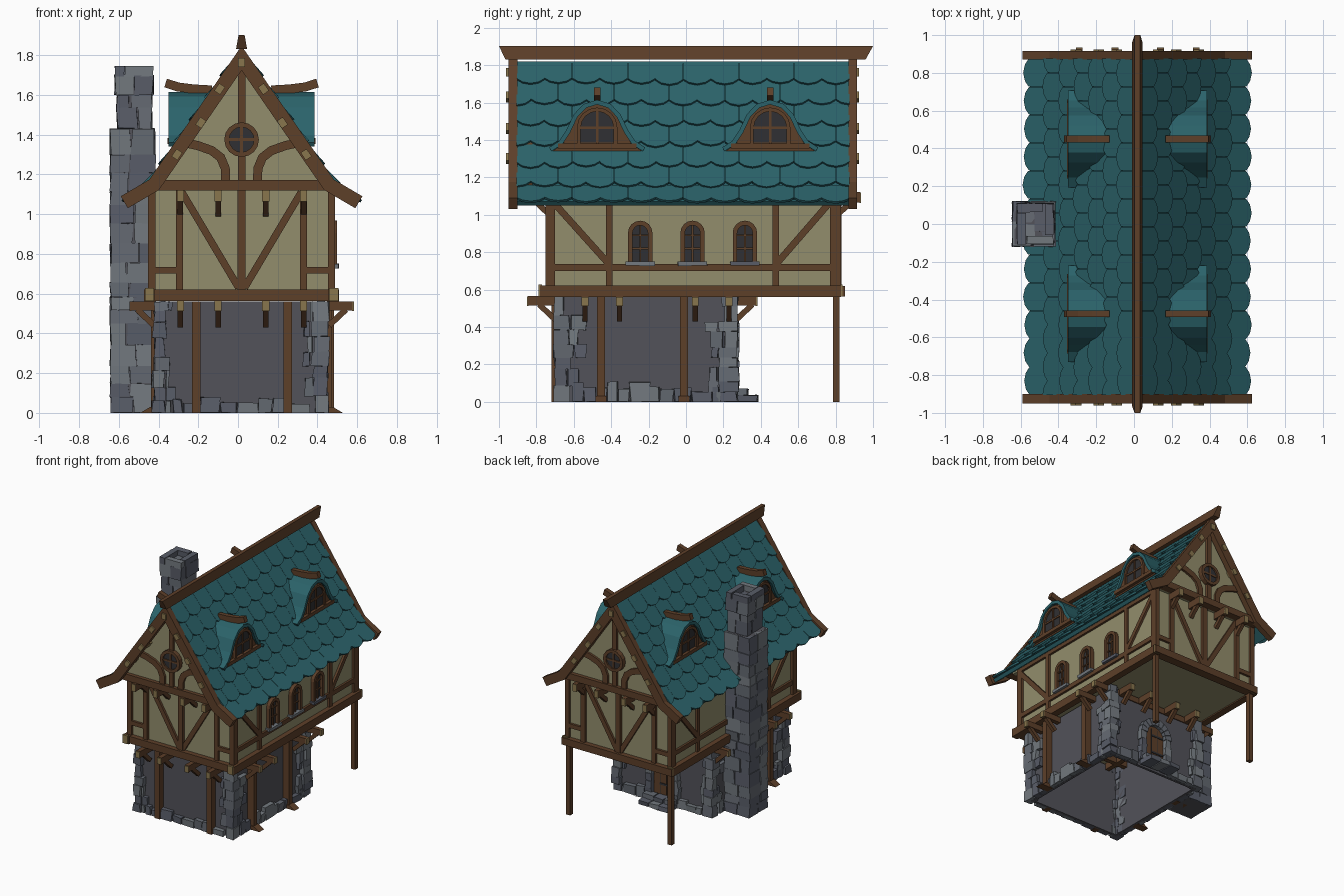
import bpy, bmesh, math, random
from mathutils import Vector

if "Cube" in bpy.data.objects:
    bpy.data.objects.remove(bpy.data.objects["Cube"])

random.seed(4)
R = random.uniform
C = 0.018                      # x of the ridge line
COL = {'wood': (.11, .05, .022), 'peg': (.25, .18, .075), 'plaster': (.29, .27, .15),
       'tile': (.024, .125, .145), 'glass': (.03, .03, .033), 'mortar': (.085, .085, .1),
       'stone': (.13, .145, .17), 'stone_b': (.17, .19, .21), 'stone_c': (.10, .11, .14)}
MAT = {}
for k, c in COL.items():
    MAT[k] = bpy.data.materials.new(k)
    MAT[k].diffuse_color = (*c, 1)
PARTS = {}


def part(name, mat='wood'):
    return PARTS.setdefault(name, (bmesh.new(), mat))[0]


def P3(ax, u, v, t):
    return {'x': (t, u, v), 'y': (u, t, v), 'z': (u, v, t)}[ax]


def skin(bm, rings, closed=False):
    """Join rings of points into a solid."""
    vs = [[bm.verts.new(p) for p in r] for r in rings]
    n, m = len(vs), len(vs[0])
    for i in range(n if closed else n - 1):
        a, b = vs[i], vs[(i + 1) % n]
        for j in range(m):
            bm.faces.new((a[j], a[(j + 1) % m], b[(j + 1) % m], b[j]))
    if not closed:
        bm.faces.new(vs[0][::-1])
        bm.faces.new(vs[-1])


def prism(bm, ax, pts, a, b):
    skin(bm, [[P3(ax, u, v, t) for u, v in pts] for t in (a, b)])


def box(bm, x0, x1, y0, y1, z0, z1):
    prism(bm, 'z', [(x0, y0), (x1, y0), (x1, y1), (x0, y1)], z0, z1)


def strip(bm, ax, path, w, a, b, closed=False):
    """Band of width w along a 2D path, extruded from a to b on the axis."""
    p = [Vector(q) for q in path]
    n, rings = len(p), []
    for i in range(n):
        d1 = p[i] - p[i - 1] if (i or closed) else p[1] - p[0]
        d2 = p[(i + 1) % n] - p[i] if (i < n - 1 or closed) else d1
        n1, n2 = (Vector((-d.y, d.x)).normalized() for d in (d1, d2))
        m = (n1 + n2).normalized()
        m *= w / 2 / max(m.dot(n1), .3)
        l, r = p[i] + m, p[i] - m
        rings.append([P3(ax, *l, a), P3(ax, *r, a), P3(ax, *r, b), P3(ax, *l, b)])
    skin(bm, rings, closed)


def arch(c, r, z0, spring, n=8):
    return [(c - r, z0)] + [(c - r * math.cos(math.pi * i / n), spring + r * math.sin(math.pi * i / n))
                            for i in range(n + 1)] + [(c + r, z0)]


def stone(bm, x0, x1, y0, y1, z0, z1, j=.006):
    k, g = len(bm.faces), .003
    skin(bm, [[(x + R(-j, j), y + R(-j, j), max(0, z + R(-j, j) / 2)) for x, y in
               ((x0 + g, y0 + g), (x1 - g, y0 + g), (x1 - g, y1 - g), (x0 + g, y1 - g))] for z in (z0, z1)])
    bm.faces.ensure_lookup_table()
    m = random.randrange(3)
    for f in bm.faces[k:]:
        f.material_index = m


def courses(z0, z1, lo, hi):
    while z0 < z1 - .001:
        h = R(lo, hi)
        t = z1 if z1 - z0 - h < lo * .7 else z0 + h
        yield z0, t
        z0 = t


# --- ground floor: hollow walls, corner stones, base stones
GX0, GX1, GY0, GY1 = -.43, .46, -.71, .28
gw = part('ground_wall', 'mortar')
box(gw, GX0 + .04, GX1 - .04, GY0 + .04, GY0 + .06, 0, .56)
box(gw, GX0 + .04, GX1 - .04, GY1 - .06, GY1 - .04, 0, .56)
box(gw, GX0 + .04, GX0 + .06, GY0 + .04, GY1 - .04, 0, .56)
box(gw, GX1 - .06, GX1 - .04, GY0 + .04, GY1 - .04, 0, .56)
q = part('corner_stones', 'stone')
for cx, sx in ((GX0, 1), (GX1, -1)):
    for cy, sy in ((GY0, 1), (GY1, -1)):
        for a, b in courses(0, .56, .05, .1):
            lx, ly, e = R(.06, .1), R(.06, .12), R(-.006, .008)
            def corner(u0, u1, v0, v1):
                stone(q, *sorted((cx + sx * u0, cx + sx * u1)), *sorted((cy + sy * v0, cy + sy * v1)), a, b)
            corner(e, lx, e, ly)
            if R(0, 1) < .8:
                corner(.008, .065, ly, ly + R(.03, .1))
            if R(0, 1) < .6:
                corner(lx, lx + R(.02, .05), .01, .065)
base = part('base_stones', 'stone')
for a, b in courses(GX0 + .1, GX1 - .1, .05, .11):
    stone(base, a, b, GY0 + .003, GY0 + .055, 0, R(.045, .08))
    if abs((a + b) / 2 - .02) > .15:
        stone(base, a, b, GY1 - .055, GY1 - .003, 0, R(.045, .1))
for a, b in courses(GY0 + .1, GY1 - .1, .05, .11):
    for x in (GX0 + .003, GX1 - .055):
        stone(base, x, x + .052, a, b, 0, R(.05, .11))

# --- back door with stone arch and steps
prism(part('door'), 'y', arch(.02, .085, .06, .28), .2, .255)
for dx in (-.028, .028):
    box(part('door_seams', 'glass'), .018 + dx, .022 + dx, .25, .257, .07, .34)
for z in (.14, .28):
    box(part('door_hinges', 'glass'), -.06, .05, .25, .26, z, z + .015)
da = part('door_arch', 'stone')
for a, b in courses(.04, .28, .05, .07):
    for s in (-1, 1):
        stone(da, *sorted((.02 + s * .085, .02 + s * R(.135, .15))), .22, .285, a, b)
for i in range(9):
    t0, t1 = (math.pi * (i + k) / 9 for k in (.04, .96))
    prism(da, 'y', [(.02 + r * math.cos(t), .28 + r * math.sin(t))
                    for r, t in ((.085, t0), (.142, t0), (.142, t1), (.085, t1))], .22, .285)
for k in range(2):
    for a, b in courses(-.12, .16, .08, .12):
        stone(part('door_steps', 'stone'), a, b, .26, .385 - .05 * k, .035 * k, .035 * (k + 1))

# --- ground posts, joists with pegs and braces
gp = part('ground_posts')
for x in (-.21, .25):
    box(gp, x - .022, x + .022, -.72, -.66, 0, .56)
for s in (-1, 1):
    for y in (-.455, -.01):
        box(gp, *sorted((C + s * .40, C + s * .455)), y - .022, y + .022, 0, .56)
        prism(part('post_feet'), 'y', [(C + s * d, z) for d, z in ((.40, 0), (.51, 0), (.46, .03), (.40, .03))],
              y - .03, y + .03)
    box(part('porch_posts'), *sorted((C + s * .43, C + s * .465)), .785, .82, 0, .57)
jo, br, pg = part('joists'), part('joist_braces'), part('joist_pegs', 'peg')
JX = (-.29, -.1, .14, .33)
for x in JX:
    box(jo, x - .018, x + .018, -.845, .375, .515, .565)
    for e, w, s in ((-.845, -.70, -1), (.375, .27, 1)):
        box(pg, x - .018, x + .018, *sorted((e - s * .004, e + s * .006)), .512, .562)
        strip(br, 'x', [(w, .44), (w + s * .085, .52)], .03, x - .014, x + .014)
for y in (-.54, -.355, .05, .23):
    box(jo, -.545, .575, y - .018, y + .018, .515, .56)
    for s in (-1, 1):
        box(pg, *sorted((C + s * .555, C + s * .565)), y - .018, y + .018, .512, .56)
        strip(br, 'y', [(C + s * .44, .44), (C + s * .525, .52)], .03, y - .014, y + .014)

# --- upper floor and gable volume
up = part('upper_walls', 'plaster')
box(up, C - .45, C + .45, -.73, .81, .57, 1.13)
prism(part('gable_walls', 'plaster'), 'y', [(C - .45, 1.12), (C + .45, 1.12), (C + .45, 1.155), (C, 1.79), (C - .45, 1.155)], -.85, .86)

# --- side timber framing
sf = part('side_frame')
for s in (-1, 1):
    a, b = C + s * .44, C + s * .467
    box(sf, *sorted((C + s * .435, C + s * .49)), -.78, .83, .56, .622)
    box(pg, *sorted((C + s * .44, C + s * .487)), -.788, -.77, .562, .628)
    box(pg, *sorted((C + s * .44, C + s * .487)), .825, .838, .562, .628)
    for path, w in (([(-.73, .6), (-.73, 1.13)], .04), ([(.79, .6), (.79, 1.13)], .04),
                    ([(-.41, .62), (-.41, 1.13)], .036), ([(.48, .62), (.48, 1.13)], .036),
                    ([(-.72, .718), (.78, .718)], .036), ([(-.73, 1.09), (-.42, .745)], .036),
                    ([(.79, 1.09), (.49, .745)], .036), ([(-.74, 1.11), (.8, 1.11)], .04)):
        strip(sf, 'x', path, w, a, b)

# --- front and back timber framing with round windows
ff, rw, gl = part('end_frame'), part('round_windows'), part('glass', 'glass')
for y, gy, je, s in ((-.73, -.85, -.90, -1), (.81, .86, .93, 1)):
    def out(bm, path, w, y0, d=.02, closed=False):
        strip(bm, 'y', path, w, y0 - s * .03, y0 + s * d, closed)
    out(ff, [(C - .485, .592), (C + .485, .592)], .056, y, .04)
    out(ff, [(C, .6), (C, 1.13)], .04, y, .022)
    out(ff, [(C - .47, 1.145), (C + .47, 1.145)], .052, gy, .03)
    out(ff, [(C, 1.15), (C, 1.78)], .038, gy)
    for m in (-1, 1):
        X = lambda d: C + m * d
        out(ff, [(X(.452), .6), (X(.452), 1.13)], .036, y)
        out(ff, [(X(.312), .62), (X(.312), 1.13)], .036, y)
        out(ff, [(X(.30), 1.11), (X(.015), .63)], .036, y, .018)
        out(ff, [(X(.45), .718), (X(.31), .718)], .034, y, .018)
        out(ff, [(X(.08), 1.16), (X(.082), 1.23), (X(.105), 1.285), (X(.15), 1.32), (X(.22), 1.345), (X(.31), 1.365)],
            .045, gy, .018)
        # purlin ends under the slope
        for d, z in ((.11, 1.63), (.205, 1.46), (.325, 1.30)):
            strip(part('purlin_ends', 'peg'), 'y', [(X(d - .013), z + .019), (X(d + .013), z - .019)], .036,
                  gy, -.962 if s < 0 else .925)
    box(part('purlin_ends', 'peg'), C - .018, C + .018, *sorted((gy, -.962 if s < 0 else .925)), 1.74, 1.785)
    ring = [(C + .075 * math.cos(t * math.pi / 8), 1.375 + .075 * math.sin(t * math.pi / 8)) for t in range(16)]
    prism(gl, 'y', ring, gy, gy + s * .024)
    out(rw, ring, .024, gy, .036, True)
    out(rw, [(C - .07, 1.375), (C + .07, 1.375)], .014, gy, .03)
    out(rw, [(C, 1.305), (C, 1.445)], .014, gy, .031)
    # jetty joists under the gable
    for x in JX:
        box(jo, x - .018, x + .018, *sorted((y, je)), 1.065, 1.122)
        box(pg, x - .018, x + .018, *sorted((je - s * .003, je + s * .005)), 1.063, 1.12)
        strip(br, 'x', [(y, 1.0), (y + s * .09, 1.085)], .03, x - .014, x + .014)

# --- arched windows on the right wall
wf = part('arched_windows')
for y in (-.245, .035, .315):
    prism(gl, 'x', arch(y, .053, .745, .903), .45, C + .457)
    strip(wf, 'x', arch(y, .053, .745, .903), .024, .45, .497)
    for path in ([(y, .745), (y, .955)], [(y - .05, .82), (y + .05, .82)], [(y - .05, .89), (y + .05, .89)]):
        strip(wf, 'x', path, .009, .45, .485)
    stone(part('window_sills', 'stone'), .45, .51, y - .08, y + .08, .728, .75, .003)

# --- roof slab, scalloped tiles, bargeboards and ridge
slab = [(-.56, 1.06), (-.44, 1.16), (0, 1.795), (.44, 1.16), (.56, 1.06)]
strip(part('roof_slab', 'tile'), 'y', [(C + d, z) for d, z in slab], .028, -.905, .875)
slope = [Vector((.005, 1.818)), Vector((.45, 1.176)), Vector((.575, 1.07))]
L1, L2 = (slope[1] - slope[0]).length, (slope[2] - slope[1]).length


def along(t):
    return slope[0].lerp(slope[1], t / L1) if t < L1 else slope[1].lerp(slope[2], (t - L1) / L2)


rt = part('roof_tiles', 'tile')
ROWS, N = 7, 12
step, wid = (L1 + L2) / ROWS, 1.78 / N
for s in (-1, 1):
    for r in range(ROWS):
        p, e = along(r * step), along((r + 1) * step)
        nrm = Vector((p.y - e.y, e.x - p.x)).normalized()
        for k in range(N + r % 2):
            yc, ln = -.905 + wid * (k + (.5, 0)[r % 2]), R(1.1, 1.2)
            rings = []
            for off in (0, -.014):
                ringp = []
                for u, v in ((-.5, 0), (.5, 0), (.5, .78), (.3, .93), (0, 1), (-.3, .93), (-.5, .78)):
                    h = p.lerp(e, v * ln) + nrm * (off + .002 + .018 * v)
                    ringp.append((C + s * h.x, min(.875, max(-.905, yc + u * wid * .99)), h.y))
                rings.append(ringp)
            skin(rt, rings)
barge = [(C + d, z) for d, z in ((-.59, 1.06), (-.44, 1.148), (0, 1.785), (.44, 1.148), (.59, 1.06))]
for a, b in ((-.95, -.90), (.87, .915)):
    strip(part('bargeboards'), 'y', barge, .07, a, b)
skin(part('ridge_beam'), [[(C - .028, y0, 1.83), (C + .028, y0, 1.83), (C + .015, y1, 1.902), (C - .015, y1, 1.902)]
                          for y0, y1 in ((-.965, -1.0), (.96, 1.0))])

# --- four bell-shaped dormers
half = [(.25, 1.35), (.195, 1.385), (.155, 1.445), (.115, 1.53), (.065, 1.582), (0, 1.602)]
for s in (-1, 1):
    for y in (-.475, .45):
        X = lambda d: C + s * d
        bell = [(y - d, z) for d, z in half] + [(y + d, z) for d, z in half[-2::-1]]
        strip(part('dormer_roofs', 'tile'), 'x', bell, .024, X(.1), X(.368))
        prism(part('dormer_fronts'), 'x', [(y + (u - y) * .95, z - .008) for u, z in bell], X(.12), X(.348))
        prism(gl, 'x', arch(y, .095, 1.385, 1.465), X(.3), X(.353))
        df = part('dormer_windows')
        strip(df, 'x', arch(y, .098, 1.375, 1.465), .02, X(.3), X(.366))
        for path in ([(y, 1.38), (y, 1.56)], [(y - .095, 1.465), (y + .095, 1.465)]):
            strip(df, 'x', path, .014, X(.3), X(.36))
        strip(df, 'x', [(y - .21, 1.368), (y + .21, 1.368)], .028, X(.3), X(.372))
        strip(part('dormer_ridges'), 'y', [(X(.15), 1.625), (X(.24), 1.63), (X(.32), 1.64), (X(.382), 1.66)], .045,
              y - .018, y + .018)

# --- stone chimney
ch = part('chimney', 'stone')
for z0, z1, x0, x1, w in ((0, 1.43, -.645, -.415, .12), (1.43, 1.6, -.612, -.43, .1), (1.6, 1.70, -.622, -.424, .11)):
    box(part('chimney_core', 'mortar'), x0 + .012, x1 - .012, -w + .012, w - .012, z0, z1)
    for i, (a, b) in enumerate(courses(z0, z1, .06, .11)):
        mx, m1, m2 = x0 + (x1 - x0) * R(.35, .65), R(-.05, .05), R(-.05, .05)
        for u0, u1, m in ((x0, mx, m1), (mx, x1, m2)):
            if i % 3 == 2:
                m = m1
            stone(ch, u0, u1, -w, m, a, b)
            stone(ch, u0, u1, m, w, a, b)
for b in ((-.622, -.57, -.11, .06), (-.622, -.48, .06, .11), (-.476, -.424, -.06, .11), (-.57, -.424, -.11, -.06)):
    stone(ch, *b, 1.695, 1.745, .003)

for name, (bm, mat) in PARTS.items():
    bmesh.ops.recalc_face_normals(bm, faces=bm.faces[:])
    me = bpy.data.meshes.new(name)
    bm.to_mesh(me)
    bm.free()
    for k in ((mat, 'stone_b', 'stone_c') if mat == 'stone' else (mat,)):
        me.materials.append(MAT[k])
    bpy.context.collection.objects.link(bpy.data.objects.new(name, me))

for m in bpy.data.materials:
    if m.users and not m.is_grease_pencil:
        m.use_nodes = True
        m.node_tree.nodes["Principled BSDF"].inputs["Base Color"].default_value = m.diffuse_color
